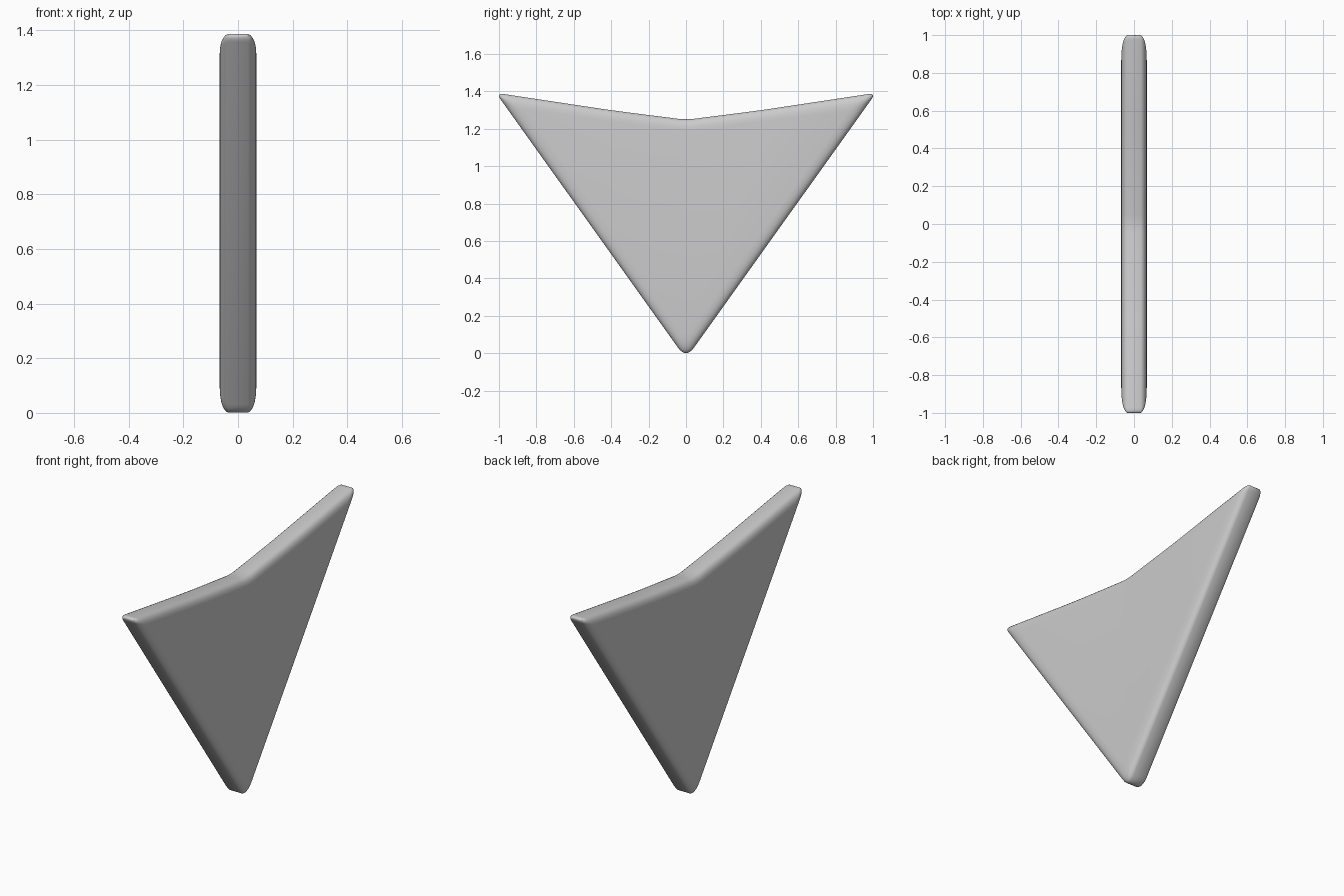
import bpy, bmesh
from mathutils import Vector

if "Cube" in bpy.data.objects:
    bpy.data.objects.remove(bpy.data.objects["Cube"])

# Outline corners (y, z, rounding length), counter-clockwise from the bottom point
right = [(1.016, 1.392, 0.044), (0.4, 1.299, 0.1)]
corners = [(0, -0.03, 0.075)] + right + [(0, 1.248, 0.05)] \
    + [(-y, z, t) for y, z, t in reversed(right)]
# Edge section: inset from the outline, half thickness
section = [(0, 0.036), (0.004, 0.046), (0.011, 0.054), (0.022, 0.061),
           (0.038, 0.0655), (0.06, 0.0675)]
STEPS = 8


def outline(inset):
    """Inset the corner polygon, then round each corner."""
    pts = [Vector(c[:2]) for c in corners]
    n = len(pts)
    moved = []
    for i, p in enumerate(pts):
        a = (p - pts[i - 1]).normalized()
        b = (pts[(i + 1) % n] - p).normalized()
        na, nb = Vector((-a.y, a.x)), Vector((-b.y, b.x))
        moved.append(p + (na + nb) * inset / (1 + na.dot(nb)))
    ring = []
    for i, p in enumerate(moved):
        t = corners[i][2]
        start = p + (moved[i - 1] - p).normalized() * t
        end = p + (moved[(i + 1) % n] - p).normalized() * t
        for k in range(STEPS + 1):
            s = k / STEPS
            ring.append(start * (1 - s) ** 2 + p * 2 * s * (1 - s) + end * s * s)
    return ring


# Plate: stacked outlines from the back face to the front face
levels = [(d, -x) for d, x in reversed(section)] + section
bm = bmesh.new()
rings = [[bm.verts.new((x, p.x, p.y)) for p in outline(d)] for d, x in levels]
for lo, hi in zip(rings, rings[1:]):
    for i in range(len(lo)):
        j = (i + 1) % len(lo)
        bm.faces.new((lo[i], lo[j], hi[j], hi[i]))
bm.faces.new(rings[0][::-1])
bm.faces.new(rings[-1])
bmesh.ops.recalc_face_normals(bm, faces=bm.faces)

mesh = bpy.data.meshes.new("fin_plate")
bm.to_mesh(mesh)
bm.free()
plate = bpy.data.objects.new("fin_plate", mesh)
bpy.context.collection.objects.link(plate)
bpy.context.view_layer.objects.active = plate
plate.select_set(True)
bpy.ops.object.shade_smooth_by_angle(angle=0.7)
